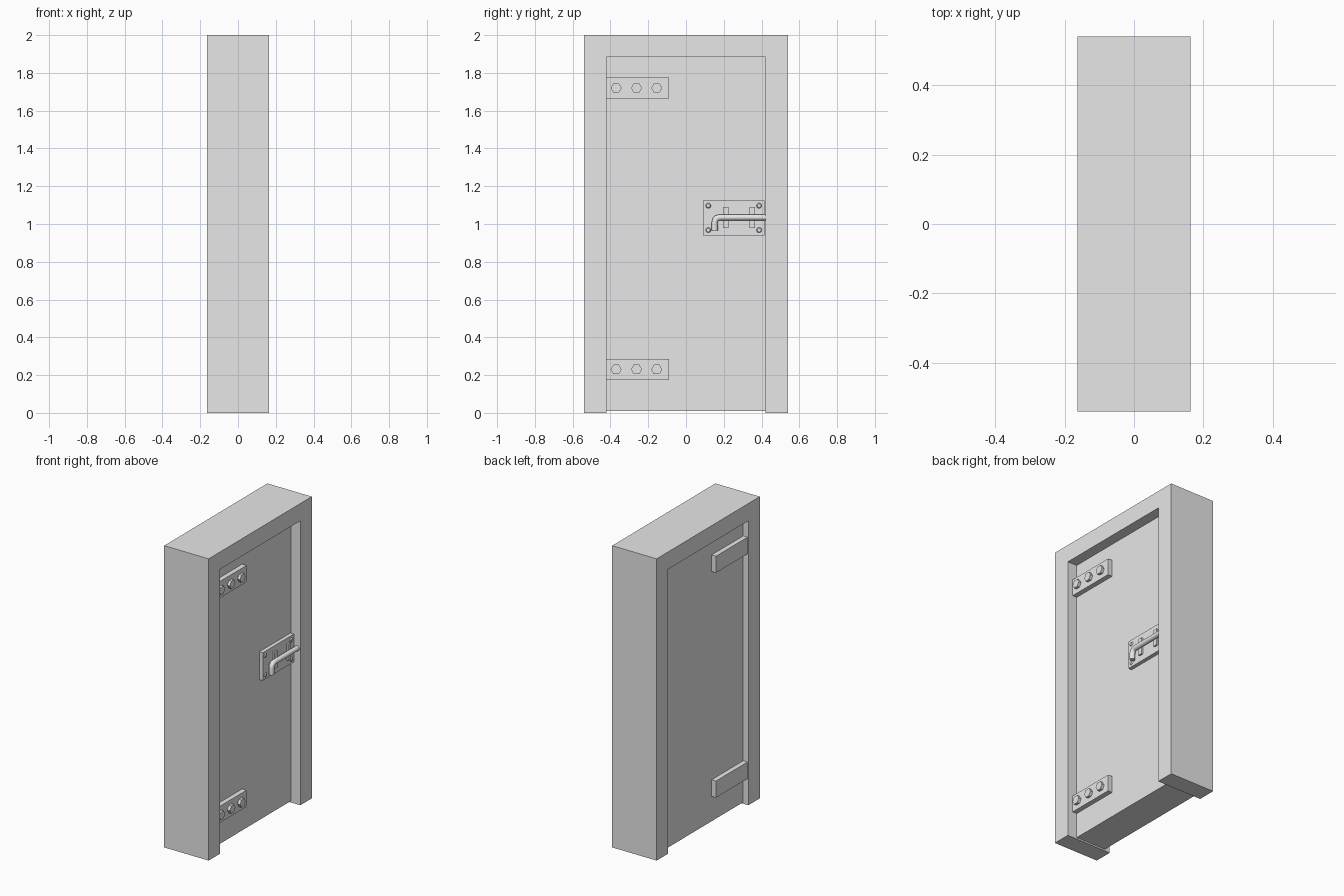
import bpy
import bmesh
import math
from mathutils import Matrix

if "Cube" in bpy.data.objects:
    bpy.data.objects.remove(bpy.data.objects["Cube"])

grey = bpy.data.materials.new("light grey")
grey.use_nodes = True
colour = (0.8, 0.8, 0.8, 1)
grey.diffuse_color = colour
grey.node_tree.nodes["Principled BSDF"].inputs["Base Color"].default_value = colour


def add_object(name, bm):
    bmesh.ops.recalc_face_normals(bm, faces=bm.faces)
    mesh = bpy.data.meshes.new(name)
    bm.to_mesh(mesh)
    bm.free()
    obj = bpy.data.objects.new(name, mesh)
    obj.data.materials.append(grey)
    bpy.context.collection.objects.link(obj)
    return obj


def box(name, x, y, z):
    """Box from (low, high) pairs on each axis."""
    bm = bmesh.new()
    bmesh.ops.create_cube(bm, size=1)
    for v in bm.verts:
        v.co = [p[0] if c < 0 else p[1] for c, p in zip(v.co, (x, y, z))]
    return add_object(name, bm)


def stud(name, x, y, z, radius, depth, sides, tip):
    """Short tapered cylinder standing on a face that looks along +x."""
    bm = bmesh.new()
    place = Matrix.Translation((x + depth / 2, y, z)) @ Matrix.Rotation(math.pi / 2, 4, "Y")
    bmesh.ops.create_cone(bm, cap_ends=True, segments=sides, radius1=radius,
                          radius2=radius * tip, depth=depth, matrix=place)
    return add_object(name, bm)


HALF_X, HALF_Y, JAMB_Y, HEAD_Z = 0.163, 0.54, 0.42, 1.885
DOOR_FRONT, DOOR_BACK = 0.094, -0.125

# Frame: an upside-down U profile extruded through its depth
bm = bmesh.new()
half = [(HALF_Y, 2), (HALF_Y, 0), (JAMB_Y, 0), (JAMB_Y, HEAD_Z)]
outline = half + [(-y, z) for y, z in reversed(half)]
face = bm.faces.new([bm.verts.new((-HALF_X, y, z)) for y, z in outline])
grown = bmesh.ops.extrude_face_region(bm, geom=[face])
verts = [g for g in grown["geom"] if isinstance(g, bmesh.types.BMVert)]
bmesh.ops.translate(bm, verts=verts, vec=(2 * HALF_X, 0, 0))
add_object("door_frame", bm)

# Door leaf
box("door_leaf", (DOOR_BACK, DOOR_FRONT), (-JAMB_Y, JAMB_Y), (0.01, HEAD_Z))

# Hinge straps on both faces, with hex bolts on one
for label, z in (("lower", 0.23), ("upper", 1.72)):
    span = (z - 0.055, z + 0.055)
    box(label + "_hinge_plate", (DOOR_FRONT, 0.126), (-JAMB_Y, -0.09), span)
    box(label + "_back_hinge_plate", (-0.157, DOOR_BACK), (-JAMB_Y, -0.09), span)
    for y in (-0.37, -0.262, -0.155):
        stud(label + "_hinge_bolt", 0.126, y, z, 0.029, 0.018, 6, 1)

# Latch plate with corner screws and guide straps
PLATE = 0.119
box("latch_plate", (DOOR_FRONT, PLATE), (0.09, 0.415), (0.94, 1.125))
for y in (0.118, 0.387):
    for z in (0.968, 1.097):
        stud("latch_screw", PLATE, y, z, 0.014, 0.006, 16, 0.7)
for y in (0.21, 0.35):
    box("latch_guide", (PLATE, PLATE + 0.012), (y - 0.014, y + 0.014), (0.98, 1.09))

# Sliding latch rod with a bent-down handle
curve = bpy.data.curves.new("latch_rod", "CURVE")
curve.dimensions = "3D"
curve.bevel_depth = 0.017
curve.bevel_resolution = 3
curve.use_fill_caps = True
path = [(0.43, 1.035), (0.18, 1.035), (0.164, 1.031), (0.156, 1.023), (0.152, 1.007), (0.152, 0.965)]
spline = curve.splines.new("POLY")
spline.points.add(len(path) - 1)
for point, (y, z) in zip(spline.points, path):
    point.co = (0.14, y, z, 1)
rod = bpy.data.objects.new("latch_rod", curve)
curve.materials.append(grey)
bpy.context.collection.objects.link(rod)
bpy.ops.object.select_all(action="DESELECT")
rod.select_set(True)
bpy.context.view_layer.objects.active = rod
bpy.ops.object.convert(target="MESH")
bpy.ops.object.shade_smooth_by_angle(angle=math.radians(40))
